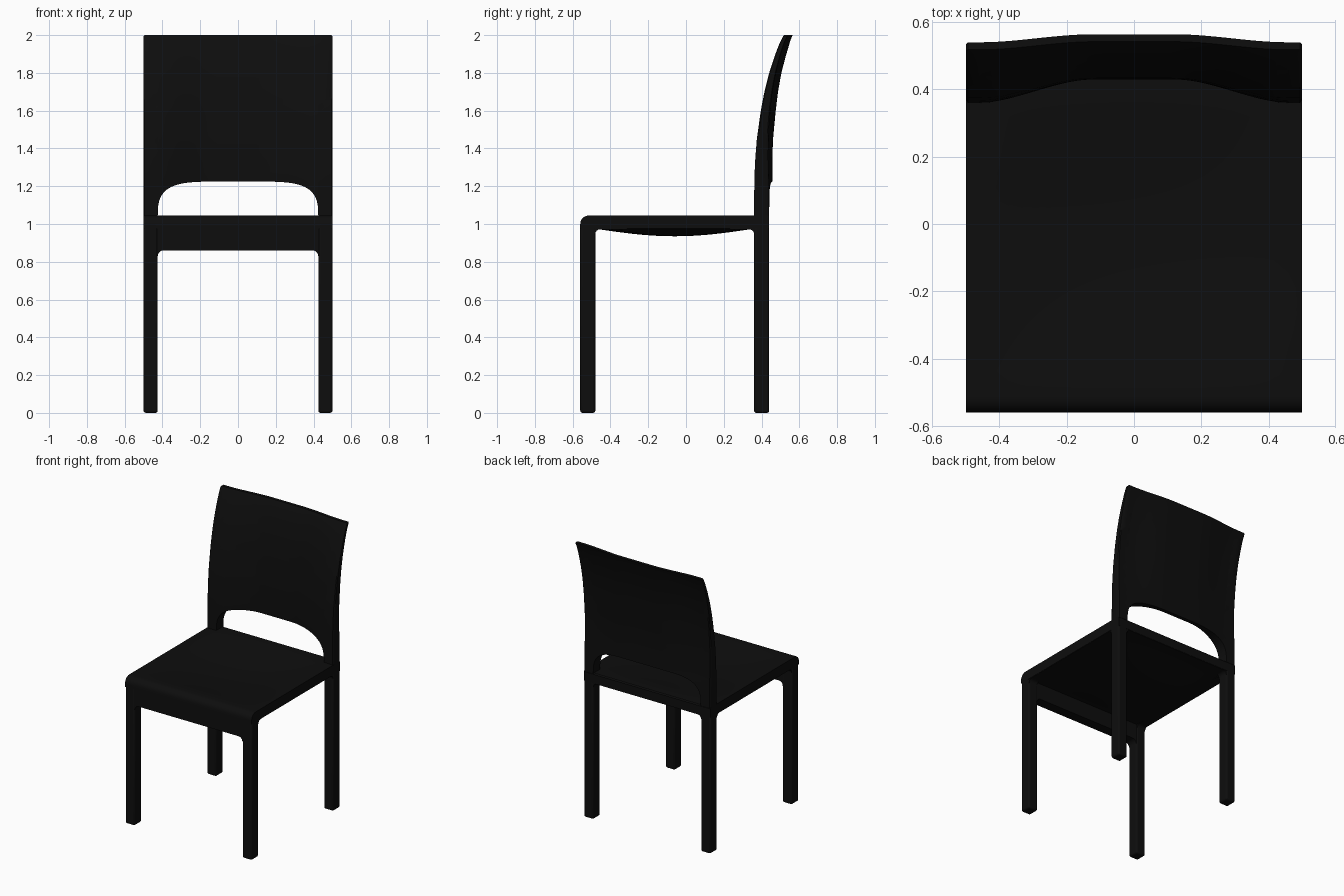
import bpy, bmesh, math
from mathutils import Vector

if "Cube" in bpy.data.objects:
    bpy.data.objects.remove(bpy.data.objects["Cube"])

BLACK = (0.0042, 0.0042, 0.0042, 1)
mat = bpy.data.materials.new("black plastic")
mat.use_nodes = True
mat.diffuse_color = BLACK
bsdf = mat.node_tree.nodes["Principled BSDF"]
bsdf.inputs["Base Color"].default_value = BLACK
bsdf.inputs["Roughness"].default_value = 0.6


def finish(name, bm, bevel=0.0):
    bmesh.ops.recalc_face_normals(bm, faces=bm.faces)
    mesh = bpy.data.meshes.new(name)
    bm.to_mesh(mesh)
    bm.free()
    mesh.materials.append(mat)
    ob = bpy.data.objects.new(name, mesh)
    bpy.context.collection.objects.link(ob)
    if bevel:
        mod = ob.modifiers.new("soft edges", "BEVEL")
        mod.width, mod.segments, mod.limit_method = bevel, 3, "ANGLE"
    bpy.ops.object.select_all(action="DESELECT")
    ob.select_set(True)
    bpy.context.view_layer.objects.active = ob
    bpy.ops.object.shade_smooth_by_angle(angle=math.radians(40))
    return ob


def loft(bm, rings):
    """Join closed rings of points into a capped solid."""
    rows = [[bm.verts.new(p) for p in ring] for ring in rings]
    n = len(rows[0])
    for a, b in zip(rows, rows[1:]):
        for i in range(n):
            k = (i + 1) % n
            bm.faces.new((a[i], a[k], b[k], b[i]))
    bm.faces.new(rows[0])
    bm.faces.new(rows[-1])


def lerp_points(points, z):
    if z <= points[0][0]:
        return points[0][1]
    for (z0, a), (z1, b) in zip(points, points[1:]):
        if z <= z1:
            return a + (b - a) * (z - z0) / (z1 - z0)
    return points[-1][1]


def smooth(t):
    t = max(0.0, min(1.0, t))
    return t * t * (3 - 2 * t)


# Legs
def leg(name, side, y0, y1, top):
    bm = bmesh.new()
    x0, x1 = side * 0.425, side * 0.5
    loft(bm, [[(x0, y0, z), (x1, y0, z), (x1, y1, z), (x0, y1, z)] for z in (0, top)])
    finish(name, bm, 0.012)


for label, side in (("left", 1), ("right", -1)):
    leg("front_leg_" + label, side, -0.56, -0.48, 1.01)
    leg("rear_leg_" + label, side, 0.36, 0.44, 1.03)


# Rails between legs, with filleted lower corners
def rail(name, a, b, top, bottom, r, place, depth):
    pts = [(a, top), (a, bottom - r)]
    arc = [math.radians(q) for q in range(0, 91, 15)]
    pts += [(a + 0.005 + r - r * math.cos(q), bottom - r + r * math.sin(q)) for q in arc]
    pts += [(b - 0.005 - r + r * math.cos(q), bottom - r + r * math.sin(q)) for q in reversed(arc)]
    pts += [(b, bottom - r), (b, top)]
    bm = bmesh.new()
    loft(bm, [[place(u, z, d) for u, z in pts] for d in depth])
    finish(name, bm)


def across(u, z, d):
    return (u, d, z)


def along(u, z, d):
    return (d, u, z)


rail("front_apron", -0.43, 0.43, 1.0, 0.86, 0.03, across, (-0.558, -0.485))
rail("rear_rail", -0.43, 0.43, 0.99, 0.972, 0.025, across, (0.365, 0.438))
for label, side in (("left", 1), ("right", -1)):
    rail("side_rail_" + label, -0.485, 0.365, 0.99, 0.972, 0.025, along,
         (side * 0.43, side * 0.498))

# Seat: gently dished slab with a rounded front edge
def dish(x, y):
    v = max(0.0, min(1.0, (y + 0.48) / 0.84))
    return 0.04 * math.sin(math.pi * v) * (1 - (x / 0.5) ** 2)


R = 0.045
section = [(0.44, 1.038), (0.433, 1.045)]
section += [(0.36 - 0.84 * i / 20, 1.045) for i in range(21)]
section += [(-0.56 + R - R * math.sin(q * math.pi / 12), 1.0 + R * math.cos(q * math.pi / 12))
            for q in range(7)]
section += [(-0.56, 0.975)]
section += [(-0.48 + 0.84 * i / 20, 0.975) for i in range(21)]
section += [(0.44, 0.975)]
bm = bmesh.new()
loft(bm, [[(x, y, z - dish(x, y)) for y, z in section]
          for x in (-0.5 + i / 24 for i in range(25))])
finish("seat", bm)

# Backrest: curved panel whose sides run down into the rear posts
EDGE_FRONT = [(1.04, 0.36), (1.25, 0.362), (1.35, 0.367), (1.45, 0.375), (1.6, 0.396),
              (1.7, 0.415), (1.8, 0.44), (1.9, 0.473), (1.96, 0.497), (2, 0.518)]
POST_DEPTH = [(1.04, 0.08), (1.2, 0.079), (1.6, 0.05), (2, 0.022)]
BOW = [(1.2, 0.07), (1.6, 0.052), (2, 0.024)]


def opening(x):
    r = min(1.0, abs(x) / 0.425)
    return 1.04 + 0.185 * (1 - r ** 5) ** (1 / 3)


def back_point(x, z, back):
    s = smooth((0.46 - abs(x)) / 0.34)
    y = lerp_points(EDGE_FRONT, z) + lerp_points(BOW, z) * s
    post = lerp_points(POST_DEPTH, z)
    return (x, y + back * (post + (min(post, 0.027) - post) * s), z)


inner = [0.425 * math.sin(math.pi * (i / 48 - 0.5)) for i in range(49)]
columns = [-0.5, -0.494, -0.46] + inner + [0.46, 0.494, 0.5]
ROWS = 28
rings = []
for x in columns:
    low = opening(x)
    corner = abs(x) > 0.499
    zs = [low + (1.994 - low) * j / ROWS for j in range(ROWS + 1)]
    if not corner:
        zs[-1] = 2.0
    front = [Vector(back_point(x, z, 0.12 if corner else 0)) for z in zs]
    rear = [Vector(back_point(x, z, 0.88 if corner else 1)) for z in zs]
    rings.append(front + rear[::-1])
bm = bmesh.new()
loft(bm, rings)
finish("backrest", bm)
